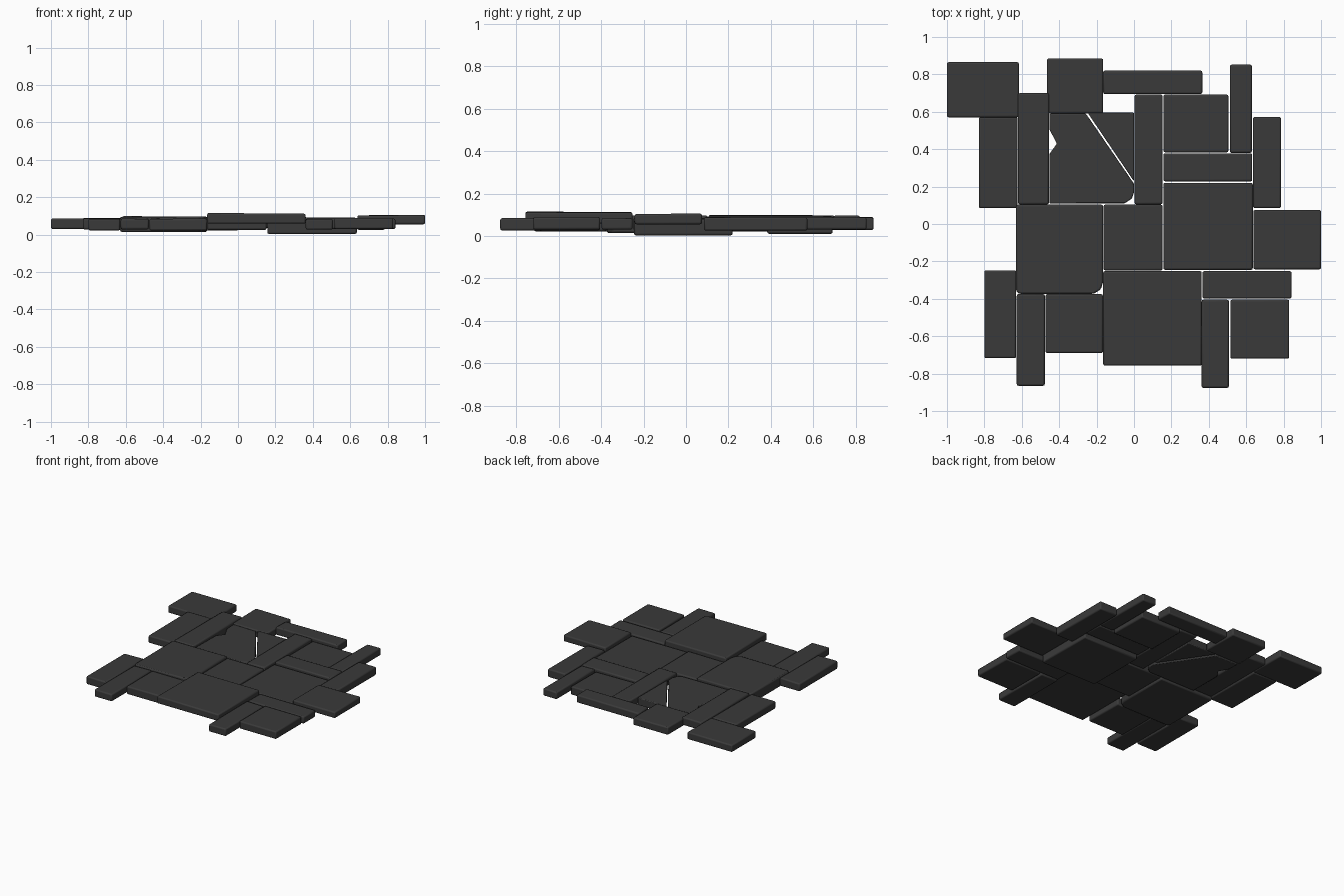
import bpy, bmesh, random

random.seed(4)
mat = bpy.data.materials.new("dark_slate")
mat.diffuse_color = (0.042, 0.042, 0.042, 1)


def slab(name, outline, z0, z1, bevel=0.009):
    """Extrude a counter-clockwise outline into a paving stone with worn edges."""
    bm = bmesh.new()
    low, high = [], []
    for x, y in outline:
        low.append(bm.verts.new((x, y, z0)))
        high.append(bm.verts.new((x, y, z1 + random.uniform(-0.003, 0.002))))
    n = len(outline)
    bm.faces.new(low[::-1])
    bm.faces.new(high)
    for i in range(n):
        j = (i + 1) % n
        bm.faces.new((low[i], low[j], high[j], high[i]))
    me = bpy.data.meshes.new(name)
    bm.to_mesh(me)
    bm.free()
    ob = bpy.data.objects.new(name, me)
    bpy.context.collection.objects.link(ob)
    me.materials.append(mat)
    mod = ob.modifiers.new("worn_edges", "BEVEL")
    mod.width = bevel
    mod.segments = 2
    mod.limit_method = "ANGLE"
    bpy.ops.object.select_all(action="DESELECT")
    bpy.context.view_layer.objects.active = ob
    ob.select_set(True)
    bpy.ops.object.shade_smooth_by_angle()
    return ob


# Rectangular stones: x0, x1, y0, y1, z0, z1
stones = [
    # back left
    (-1.00, -.615, .57, .865, .03, .088),
    (-.83, -.622, .085, .57, .028, .088),
    (-.62, -.455, .105, .70, .035, .098),
    (-.465, -.165, .592, .885, .028, .088),
    # back right
    (-.165, .365, .695, .82, .035, .095),
    (.003, .153, .105, .692, .03, .092),
    (.157, .505, .383, .692, .010, .075),
    (.513, .63, .38, .852, .03, .088),
    (.157, .632, .228, .378, .03, .09),
    (.636, .786, .085, .572, .025, .088),
    # middle
    (.157, .635, -.245, .22, .003, .078),
    (.638, 1.00, -.242, .075, .055, .105),
    (-.163, .153, -.248, .103, .025, .085),
    # front
    (-.80, -.63, -.717, -.248, .022, .085),
    (-.627, -.477, -.865, -.375, .028, .086),
    (-.473, -.166, -.69, -.375, .022, .085),
    (-.165, .362, -.757, -.252, .058, .114),
    (.366, .842, -.398, -.252, .03, .085),
    (.362, .507, -.876, -.405, .026, .085),
    (.515, .83, -.72, -.405, .03, .088),
]
for i, (x0, x1, y0, y1, z0, z1) in enumerate(stones):
    slab(f"paving_stone_{i + 1:02d}",
         [(x0, y0), (x1, y0), (x1, y1), (x0, y1)], z0, z1)

# Large left stone with a chipped front right corner
chipped = slab("chipped_stone", [(-.63, -.36), (-.615, -.373), (-.215, -.373),
                                 (-.178, -.35), (-.165, -.31), (-.165, .103),
                                 (-.63, .103)], .014, .095)

# Cracked stone in two pieces, with a notch broken out of its left edge
slab("cracked_stone_large", [(-.452, .11), (-.05, .11), (-.012, .135), (0, .17),
                             (0, .215), (-.257, .59), (-.452, .59), (-.452, .505),
                             (-.412, .43), (-.452, .375)], .022, .08, .006)
slab("cracked_stone_corner", [(0, .228), (0, .595), (-.248, .595)],
     .026, .086, .006)
